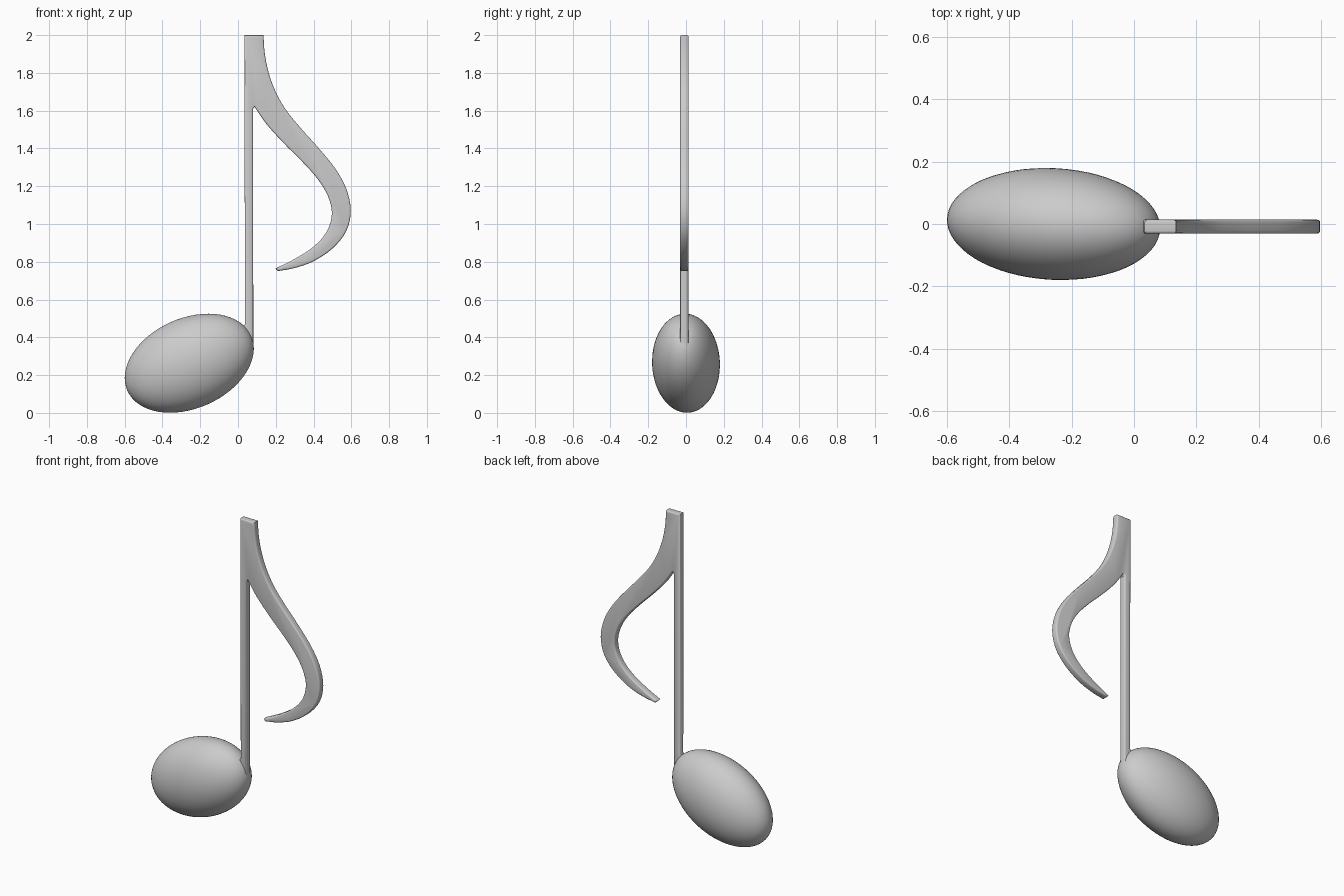
import bpy, bmesh
from math import radians
from mathutils import Vector

if "Cube" in bpy.data.objects:
    bpy.data.objects.remove(bpy.data.objects["Cube"])


def smooth(points, steps=4):
    """Catmull-Rom curve through (x, z) points."""
    p = [Vector(q) for q in points]
    p = [2 * p[0] - p[1]] + p + [2 * p[-1] - p[-2]]
    out = []
    for a, b, c, d in zip(p, p[1:], p[2:], p[3:]):
        for i in range(steps):
            t = i / steps
            out.append(0.5 * (2 * b + (c - a) * t + (2 * a - 5 * b + 4 * c - d) * t * t
                              + (3 * b - a - 3 * c + d) * t ** 3))
    return out + [p[-2]]


# Note head: tilted ellipsoid
bpy.ops.mesh.primitive_uv_sphere_add(segments=64, ring_count=32, radius=1,
                                     location=(-0.258, 0, 0.263),
                                     rotation=(0, radians(-23.8), radians(-3)))
head = bpy.context.object
head.name = "note_head"
head.scale = (0.359, 0.179, 0.2385)
bpy.ops.object.shade_smooth()

# Stem and flag: one flat outline with rounded rims
outer = smooth([(0.135, 2.0), (0.141, 1.91), (0.16, 1.81), (0.195, 1.71), (0.25, 1.61),
                (0.33, 1.51), (0.42, 1.41), (0.51, 1.30), (0.572, 1.19), (0.597, 1.07),
                (0.572, 0.96), (0.50, 0.87), (0.40, 0.803), (0.30, 0.767), (0.212, 0.751)])
inner = smooth([(0.198, 0.764), (0.30, 0.815), (0.40, 0.88), (0.47, 0.96), (0.497, 1.055),
                (0.475, 1.15), (0.42, 1.24), (0.34, 1.33), (0.24, 1.43), (0.15, 1.53),
                (0.088, 1.62)])
stem = [Vector(q) for q in [(0.08, 1.61), (0.081, 0.345), (0.02, 0.345), (0.02, 0.445),
                            (0.037, 0.47), (0.034, 2.0)]]
y0, depth = -0.031, 0.045

bm = bmesh.new()
face = bm.faces.new([bm.verts.new((q.x, y0, q.y)) for q in outer + inner + stem])
ext = bmesh.ops.extrude_face_region(bm, geom=[face], use_keep_orig=True)
bmesh.ops.translate(bm, vec=(0, depth, 0),
                    verts=[g for g in ext["geom"] if isinstance(g, bmesh.types.BMVert)])
bmesh.ops.recalc_face_normals(bm, faces=bm.faces[:])
rims = [e for e in bm.edges if abs(e.verts[0].co.y - e.verts[1].co.y) < 1e-5]
bmesh.ops.bevel(bm, geom=rims, offset=0.009, segments=3, profile=0.5,
                affect='EDGES', clamp_overlap=False)
mesh = bpy.data.meshes.new("stem_and_flag")
bm.to_mesh(mesh)
bm.free()
flag = bpy.data.objects.new("stem_and_flag", mesh)
bpy.context.collection.objects.link(flag)
bpy.ops.object.select_all(action='DESELECT')
flag.select_set(True)
bpy.context.view_layer.objects.active = flag
bpy.ops.object.shade_smooth_by_angle(angle=radians(35))
